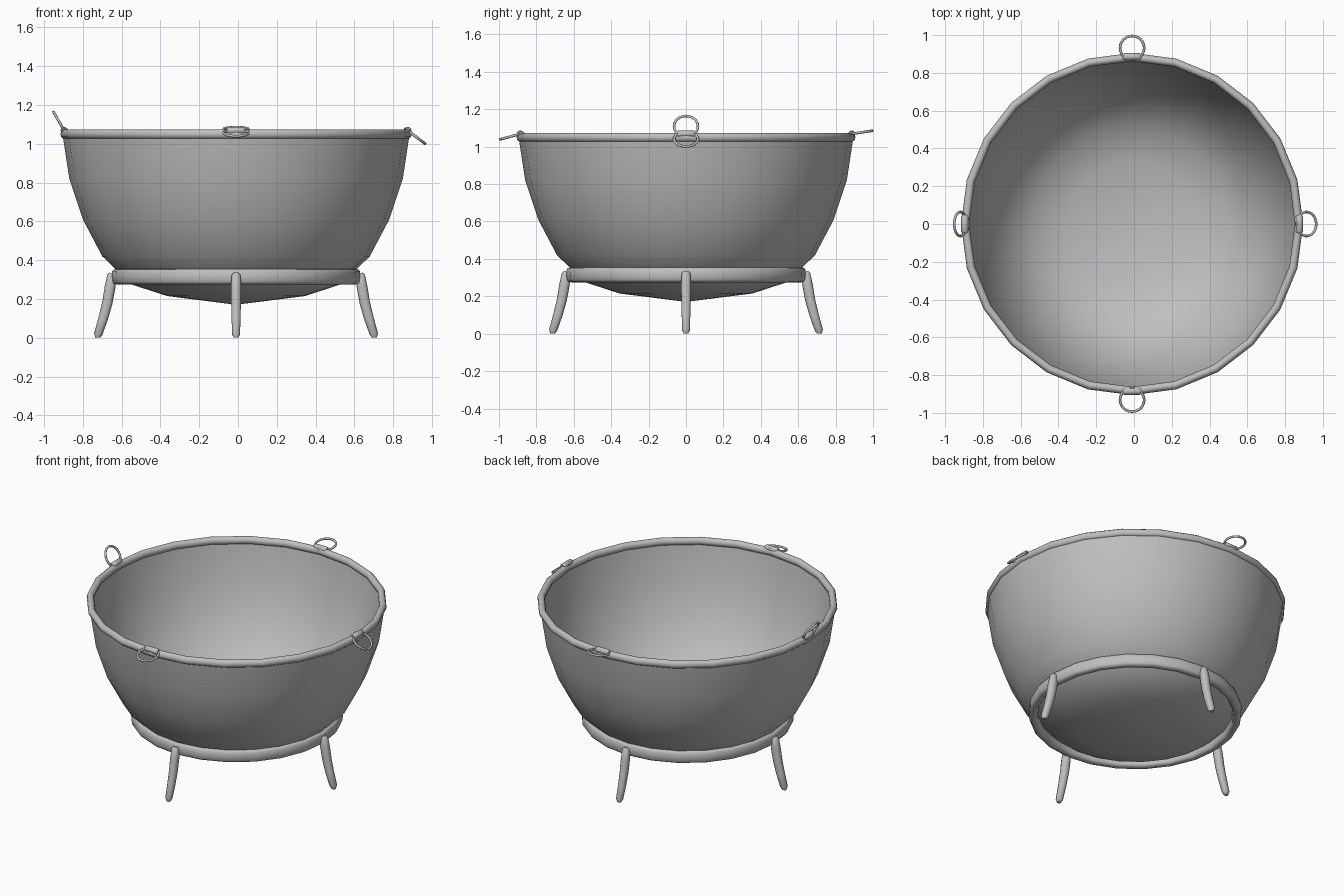
import bpy, bmesh, math
from mathutils import Matrix, Vector

if "Cube" in bpy.data.objects:
    bpy.data.objects.remove(bpy.data.objects["Cube"])

CENTRE = Vector((-0.01, 0, 0))
SIDES = 24

metal = bpy.data.materials.new("grey_metal")
metal.use_nodes = True
grey = (0.52, 0.52, 0.52, 1)
metal.diffuse_color = grey
metal.node_tree.nodes["Principled BSDF"].inputs["Base Color"].default_value = grey


def finish(name, bm, matrix, angle=50):
    bmesh.ops.remove_doubles(bm, verts=bm.verts, dist=0.0001)
    bmesh.ops.recalc_face_normals(bm, faces=bm.faces)
    mesh = bpy.data.meshes.new(name)
    bm.to_mesh(mesh)
    bm.free()
    mesh.materials.append(metal)
    obj = bpy.data.objects.new(name, mesh)
    obj.matrix_world = matrix
    bpy.context.collection.objects.link(obj)
    bpy.ops.object.select_all(action="DESELECT")
    obj.select_set(True)
    bpy.context.view_layer.objects.active = obj
    bpy.ops.object.shade_smooth_by_angle(angle=math.radians(angle))
    return obj


def skin(bm, loops):
    """Join consecutive closed loops of vertices with quads."""
    for a, b in zip(loops, loops[1:]):
        for i in range(len(a)):
            j = (i + 1) % len(a)
            bm.faces.new((a[i], a[j], b[j], b[i]))


def lathe(name, profile, matrix, closed=True, sides=SIDES):
    """Turn a (radius, height) profile around the z axis."""
    bm = bmesh.new()
    loops = []
    for r, z in profile:
        angles = [math.tau * i / sides for i in range(sides)]
        loops.append([bm.verts.new((r * math.cos(a), r * math.sin(a), z)) for a in angles])
    skin(bm, loops + loops[:1] if closed else loops)
    return finish(name, bm, matrix)


def oval(r, z, half_width, half_height, n=10, power=1.0):
    """Cross-section for a ring; a power below 1 squares it off."""
    points = []
    for i in range(n):
        c, s = math.cos(math.tau * i / n), math.sin(math.tau * i / n)
        points.append((r + half_width * math.copysign(abs(c) ** power, c),
                       z + half_height * math.copysign(abs(s) ** power, s)))
    return points


base = Matrix.Translation(CENTRE)

# Bowl: outer skin thickened inwards, running down to a shallow point
outer = [(0.895, 1.05), (0.86, 0.82), (0.79, 0.61), (0.69, 0.42),
         (0.54, 0.275), (0.355, 0.215), (0, 0.17)]
inner = [(max(r - 0.018, 0), z + 0.02 * (1 - r)) for r, z in reversed(outer)]
lathe("bowl", outer + inner, base, closed=False)

# Rolled rim and supporting band
lathe("rim", oval(0.884, 1.05, 0.022, 0.025), base)
lathe("stand_band", oval(0.615, 0.315, 0.027, 0.04, 12, 0.65), base)

# Legs: tapered, curving outwards
leg_path = [(0.638, 0.332, 0.016), (0.64, 0.32, 0.024), (0.65, 0.26, 0.027),
            (0.664, 0.18, 0.026), (0.685, 0.1, 0.024), (0.711, 0.018, 0.021),
            (0.714, 0, 0.012)]


def leg(name, matrix):
    bm = bmesh.new()
    loops = []
    for r, z, w in leg_path:
        loops.append([bm.verts.new((x, y, z + (x - r) * 0.25 * (z > 0)))
                      for x, y in oval(r, 0, w, w, 10, 0.8)])
    skin(bm, loops)
    bm.faces.new(loops[0])
    bm.faces.new(loops[-1])
    finish(name, bm, matrix)


# Handle rings hang at a different tilt on each side
tilts = {"left": -37, "back": 9, "right": 60, "front": -15}
for i, (side, tilt) in enumerate(tilts.items()):
    turn = base @ Matrix.Rotation(math.tau * i / 4, 4, "Z")
    leg(side + "_leg", turn)

    # Clasp sleeve lying along the rim
    clasp = turn @ Matrix.Translation((0.886, 0, 1.068))
    half = 0.047
    lathe(side + "_clasp",
          [(0, -half), (0.014, -half), (0.019, -half + 0.006),
           (0.019, half - 0.006), (0.014, half), (0, half)],
          clasp @ Matrix.Rotation(math.pi / 2, 4, "X"), closed=False, sides=10)

    # Ring passing through the sleeve
    swing = Matrix.Rotation(math.radians(-tilt), 4, "Y")
    lathe(side + "_handle_ring", oval(0.064, 0, 0.007, 0.007, 8),
          clasp @ swing @ Matrix.Translation((0.047, 0, 0)))
